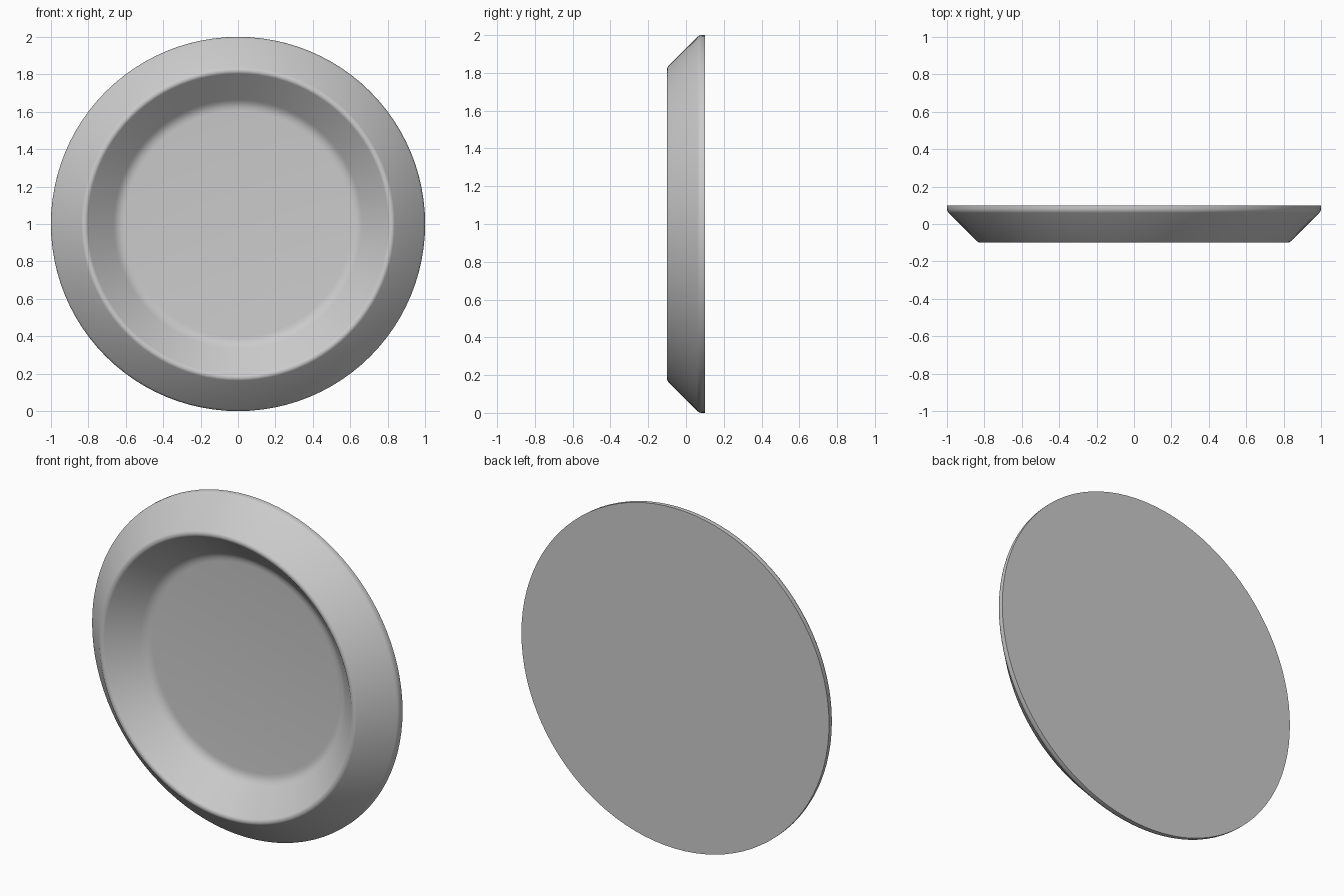
import bpy, bmesh, math
from mathutils import Vector

cube = bpy.data.objects.get("Cube")
if cube:
    bpy.data.objects.remove(cube, do_unlink=True)

SEGMENTS = 96

# Plain grey material
grey = bpy.data.materials.new("plain_grey")
grey.use_nodes = True
color = (0.6, 0.6, 0.6, 1)
grey.diffuse_color = color
grey.node_tree.nodes["Principled BSDF"].inputs["Base Color"].default_value = color


def rounded(prev, corner, nxt, size, steps=4):
    """Points of a smooth curve replacing a profile corner."""
    p, c, n = Vector(prev), Vector(corner), Vector(nxt)
    a = c + (p - c).normalized() * size
    b = c + (n - c).normalized() * size
    pts = []
    for i in range(steps + 1):
        t = i / steps
        pts.append(a * (1 - t) ** 2 + c * 2 * t * (1 - t) + b * t * t)
    return pts


# Half section as (radius, depth): back edge, outer slope, rim, inner slope, floor
back, edge = (1, 0.1), (1, 0.07)
rim_out, rim_in = (0.83, -0.1), (0.81, -0.1)
floor_edge, floor = (0.64, 0.07), (0, 0.07)

profile = [Vector((0, 0.1)), Vector(back)]
profile += rounded(back, edge, rim_out, 0.015)
profile += rounded(edge, rim_out, rim_in, 0.01)
profile += rounded(rim_out, rim_in, floor_edge, 0.01)
profile += rounded(rim_in, floor_edge, floor, 0.035)
profile.append(Vector(floor))

# Revolve the section around the front-to-back axis
bm = bmesh.new()
verts = [bm.verts.new((p.x, p.y, 1)) for p in profile]
edges = [bm.edges.new(pair) for pair in zip(verts, verts[1:])]
bmesh.ops.spin(bm, geom=verts + edges, cent=(0, 0, 1), axis=(0, 1, 0),
               angle=math.tau, steps=SEGMENTS, use_duplicate=False)
bmesh.ops.remove_doubles(bm, verts=bm.verts, dist=0.0005)
bmesh.ops.recalc_face_normals(bm, faces=bm.faces)

mesh = bpy.data.meshes.new("round_dish")
bm.to_mesh(mesh)
bm.free()
mesh.materials.append(grey)
dish = bpy.data.objects.new("round_dish", mesh)
bpy.context.collection.objects.link(dish)

# Smooth slopes, sharp back edge
bpy.ops.object.select_all(action="DESELECT")
dish.select_set(True)
bpy.context.view_layer.objects.active = dish
bpy.ops.object.shade_smooth_by_angle(angle=math.radians(40))
